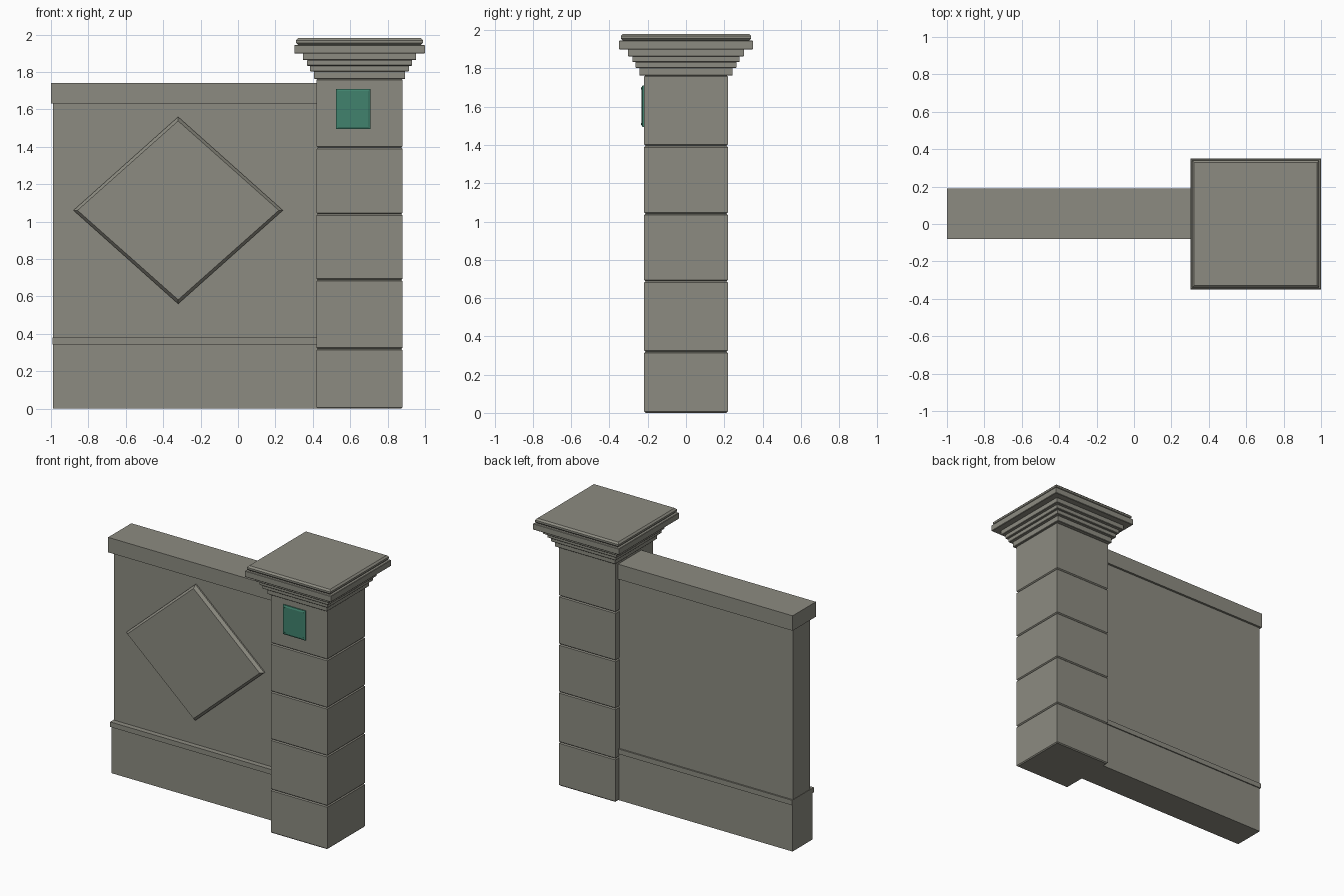
import bpy, bmesh
from mathutils import Vector

cube = bpy.data.objects.get("Cube")
if cube:
    bpy.data.objects.remove(cube, do_unlink=True)


def material(name, rgb):
    m = bpy.data.materials.new(name)
    m.use_nodes = True
    m.diffuse_color = (*rgb, 1)
    m.node_tree.nodes["Principled BSDF"].inputs["Base Color"].default_value = (*rgb, 1)
    return m


STONE = material("grey stone", (0.265, 0.26, 0.22))
GREEN = material("green enamel", (0.052, 0.225, 0.155))


def loft(name, rings, mat):
    """Skin a row of equal-sized rings and close both ends."""
    bm = bmesh.new()
    loops = [[bm.verts.new(p) for p in ring] for ring in rings]
    for a, b in zip(loops, loops[1:]):
        for i in range(len(a)):
            j = (i + 1) % len(a)
            bm.faces.new((a[i], a[j], b[j], b[i]))
    bm.faces.new(loops[0])
    bm.faces.new(loops[-1])
    bmesh.ops.recalc_face_normals(bm, faces=bm.faces)
    mesh = bpy.data.meshes.new(name)
    bm.to_mesh(mesh)
    bm.free()
    mesh.materials.append(mat)
    obj = bpy.data.objects.new(name, mesh)
    bpy.context.collection.objects.link(obj)
    return obj


def rect(x0, x1, y0, y1, z):
    return [(x0, y0, z), (x1, y0, z), (x1, y1, z), (x0, y1, z)]


def box(name, x, y, z, mat=STONE):
    return loft(name, [rect(*x, *y, h) for h in z], mat)


PX = 0.65  # pillar axis


def slab(name, hx, hy, z0, z1, chamfer):
    """Square slab with its top and bottom edges chamfered."""
    steps = ((z0, chamfer), (z0 + chamfer, 0), (z1 - chamfer, 0), (z1, chamfer))
    return loft(name, [rect(PX - hx + c, PX + hx - c, -hy + c, hy - c, z)
                       for z, c in steps], STONE)


# Wall
END = 0.5  # runs inside the pillar
box("wall_body", (-0.99, END), (-0.028, 0.174), (0.3, 1.66))
box("wall_plinth", (-0.99, END), (-0.055, 0.177), (0, 0.345))
box("plinth_moulding", (-0.993, END), (-0.066, 0.185), (0.343, 0.38))
box("wall_coping", (-1.0, END), (-0.08, 0.19), (1.63, 1.74))


# Raised diamond panel with a bevelled rim
def diamond(inset, y):
    w, h = 0.56 - inset, 0.5 - inset
    return [(-0.32 + dx * w, y, 1.06 + dz * h)
            for dx, dz in ((1, 0), (0, 1), (-1, 0), (0, -1))]


loft("diamond_panel", [diamond(0, -0.02), diamond(0, -0.038),
                       diamond(0.022, -0.06)], STONE)

# Pillar blocks separated by grooves
joints = (0, 0.319, 0.688, 1.04, 1.395, 1.765)
for i, (z0, z1) in enumerate(zip(joints, joints[1:])):
    slab(f"pillar_block_{i + 1}", 0.23, 0.219, z0, z1, 0.007)

# Stepped cap
cap = ((0.243, 1.762, 1.805), (0.264, 1.803, 1.835), (0.28, 1.833, 1.865),
       (0.302, 1.863, 1.901), (0.349, 1.899, 1.945))
for i, (half, z0, z1) in enumerate(cap):
    slab(f"cap_step_{i + 1}", half, half, z0, z1, 0.003)
slab("cap_top", 0.34, 0.34, 1.944, 1.981, 0.012)

# Enamel plate with a bevelled rim and corner rivets
CX, CZ = 0.616, 1.602


def plate_ring(inset, y):
    w, h = 0.092 - inset, 0.108 - inset
    return [(CX + sx * w, y, CZ + sz * h)
            for sx, sz in ((1, 1), (-1, 1), (-1, -1), (1, -1))]


loft("plate", [plate_ring(0, -0.215), plate_ring(0, -0.228),
               plate_ring(0.012, -0.233)], GREEN)
for sx in (-1, 1):
    for sz in (-1, 1):
        bpy.ops.mesh.primitive_cylinder_add(
            vertices=10, radius=0.005, depth=0.006, rotation=(1.5708, 0, 0),
            location=(CX + sx * 0.076, -0.233, CZ + sz * 0.092))
        rivet = bpy.context.object
        rivet.name = "plate_rivet"
        rivet.data.materials.append(GREEN)
